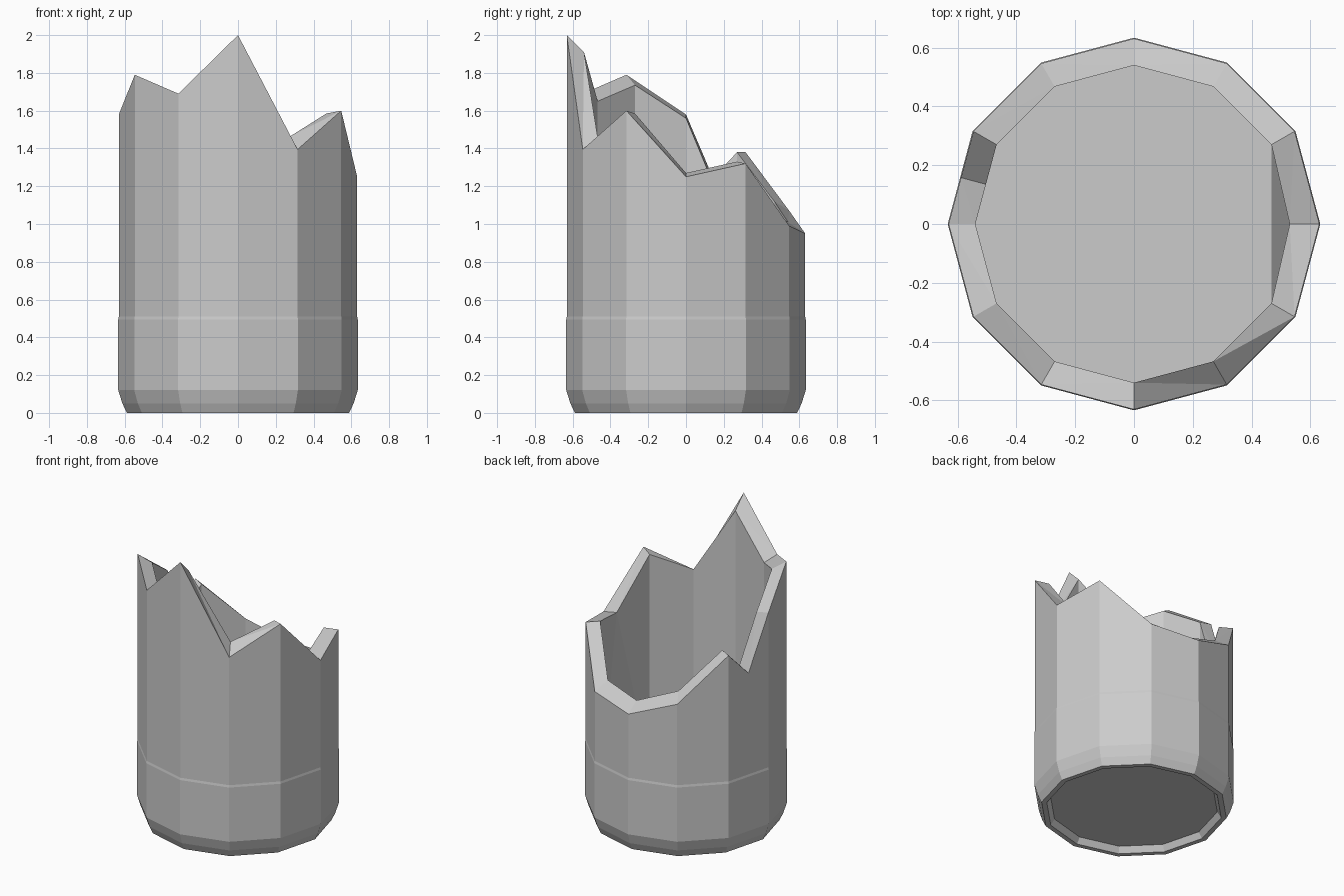
import bpy, bmesh, math

if "Cube" in bpy.data.objects:
    bpy.data.objects.remove(bpy.data.objects["Cube"])

# Broken rim: angle, outer height, inner height (165 is the notch in the middle of a side)
RIM = [(0, 1.25, 1.27), (30, 1.32, 1.33), (60, 0.99, 1.05), (90, 0.95, 1.01),
       (120, 1.07, 1.12), (150, 1.38, 1.38), (165, 1.21, 1.235), (180, 1.58, 1.56),
       (210, 1.79, 1.735), (240, 1.69, 1.65), (270, 2.0, 1.91), (300, 1.395, 1.46),
       (330, 1.6, 1.585)]
N = len(RIM)
# Outer profile from the recessed underside up to the step around the body
PROFILE = [(0.53, 0.04), (0.555, 0.0), (0.588, 0.0), (0.612, 0.05),
           (0.634, 0.12), (0.634, 0.495), (0.631, 0.51)]
INNER, FLOOR_Z = 0.54, 0.12

bm = bmesh.new()


def point(angle, radius, z):
    # keep the notch column on the flat side of the 12-gon
    if angle == 165:
        radius *= math.cos(math.radians(15))
    a = math.radians(angle)
    return bm.verts.new((radius * math.cos(a), radius * math.sin(a), z))


def bridge(low, high):
    for i in range(N):
        j = (i + 1) % N
        bm.faces.new((low[i], low[j], high[j], high[i]))


# Outside walls and jagged rim
rings = [[point(a, r, z) for a, _, _ in RIM] for r, z in PROFILE]
rings.append([point(a, 0.631, z) for a, z, _ in RIM])
rings.append([point(a, 0.53 if a == 0 else INNER, z) for a, _, z in RIM])
for low, high in zip(rings, rings[1:]):
    bridge(low, high)
bm.faces.new(rings[0][::-1])

# Inside walls; the floor runs straight across at angle 0
rim = rings[-1]
floor = [point(a, INNER * math.cos(math.radians(30)) if a == 0 else INNER, FLOOR_Z)
         for a, _, _ in RIM]
for i in range(N):
    j = (i + 1) % N
    if i == 0:
        tris = ((rim[0], rim[1], floor[1]), (rim[0], floor[1], floor[0]))
    elif j == 0:
        tris = ((rim[i], rim[0], floor[i]), (rim[0], floor[0], floor[i]))
    else:
        tris = ((rim[i], rim[j], floor[j], floor[i]),)
    for t in tris:
        bm.faces.new(t)
bm.faces.new(floor)

bmesh.ops.recalc_face_normals(bm, faces=bm.faces[:])
# Resolve the uneven rim quads into clean flat triangles
bmesh.ops.triangulate(bm, faces=[f for f in bm.faces if len(f.verts) == 4
                                 and all(v in set(rings[-2] + rim) for v in f.verts)])

mesh = bpy.data.meshes.new("broken_bottle_base")
bm.to_mesh(mesh)
bm.free()
obj = bpy.data.objects.new("broken_bottle_base", mesh)
bpy.context.collection.objects.link(obj)
